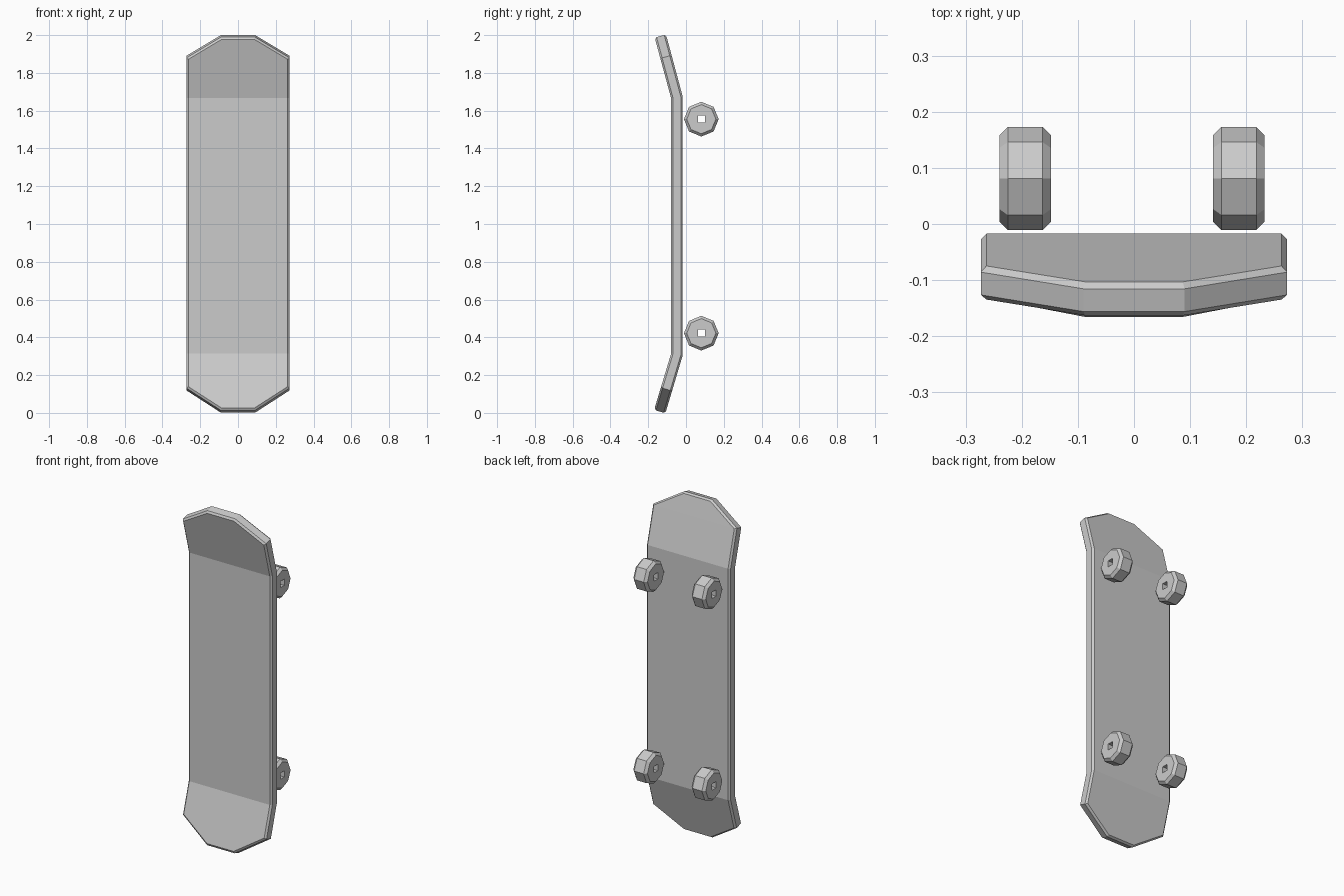
import bpy, bmesh
from math import sin, cos, atan, pi

if "Cube" in bpy.data.objects:
    bpy.data.objects.remove(bpy.data.objects["Cube"])


def finish(bm, name):
    bmesh.ops.recalc_face_normals(bm, faces=bm.faces)
    mesh = bpy.data.meshes.new(name)
    bm.to_mesh(mesh)
    bm.free()
    obj = bpy.data.objects.new(name, mesh)
    bpy.context.collection.objects.link(obj)
    return obj


# Deck: flat middle with two kicked ends, chamfered rim
MID_Y, HALF_T, CH = -0.048, 0.031, 0.01
LOW, HIGH = 0.31, 1.67
TAIL, NOSE = 0.30, 0.27          # kick slopes
# outline stations: height, half width
outer = [(0.007, 0.09), (0.125, 0.273), (LOW, 0.273),
         (HIGH, 0.273), (1.885, 0.273), (1.995, 0.09)]
inner = [(0.007 + CH, 0.087), (0.13, 0.263), (LOW, 0.263),
         (HIGH, 0.263), (1.88, 0.263), (1.995 - CH, 0.087)]


def bend(x, z, t):
    # centre line height plus an offset along its normal (half tilt at creases)
    y = MID_Y - NOSE * max(0, z - HIGH) - TAIL * max(0, LOW - z)
    a = atan(NOSE) if z >= HIGH else -atan(TAIL) if z <= LOW else 0
    if z in (LOW, HIGH):
        a /= 2
    return (x, y + t * cos(a), z + t * sin(a))


def build_deck():
    bm = bmesh.new()
    rings = []
    for outline, t in ((inner, HALF_T), (outer, HALF_T - CH),
                       (outer, CH - HALF_T), (inner, -HALF_T)):
        pts = [(w, z) for z, w in outline] + [(-w, z) for z, w in reversed(outline)]
        rings.append([bm.verts.new(bend(x, z, t)) for x, z in pts])
    n = len(rings[0])
    for a, b in zip(rings, rings[1:]):          # rim
        for i in range(n):
            j = (i + 1) % n
            bm.faces.new((a[i], a[j], b[j], b[i]))
    for r in (rings[0], rings[-1]):             # front and back skins
        for i in range(5):
            bm.faces.new((r[i], r[i + 1], r[n - 2 - i], r[n - 1 - i]))
    return finish(bm, "deck")


# Wheel: chamfered octagonal ring with a square axle hole
def build_wheel(name, cx, cz):
    bm = bmesh.new()
    half, ch, rad, hole = 0.046, 0.015, 0.092, 0.0185
    profile = [(-half, None), (-half, rad - ch), (-half + ch, rad),
               (half - ch, rad), (half, rad - ch), (half, None)]
    rings = []
    for dx, r in profile:
        ring = []
        for i in range(8):
            a = i * pi / 4
            rr = r or (hole * 2 ** 0.5 if i % 2 else hole)
            ring.append(bm.verts.new((cx + dx, 0.081 + rr * cos(a), cz + rr * sin(a))))
        rings.append(ring)
    for k, a in enumerate(rings):
        b = rings[(k + 1) % len(rings)]
        for i in range(8):
            j = (i + 1) % 8
            bm.faces.new((a[i], a[j], b[j], b[i]))
    return finish(bm, name)


build_deck()
for end, cz in (("upper", 1.555), ("lower", 0.422)):
    for side, cx in (("left", -0.194), ("right", 0.187)):
        build_wheel(f"{end}_{side}_wheel", cx, cz)
